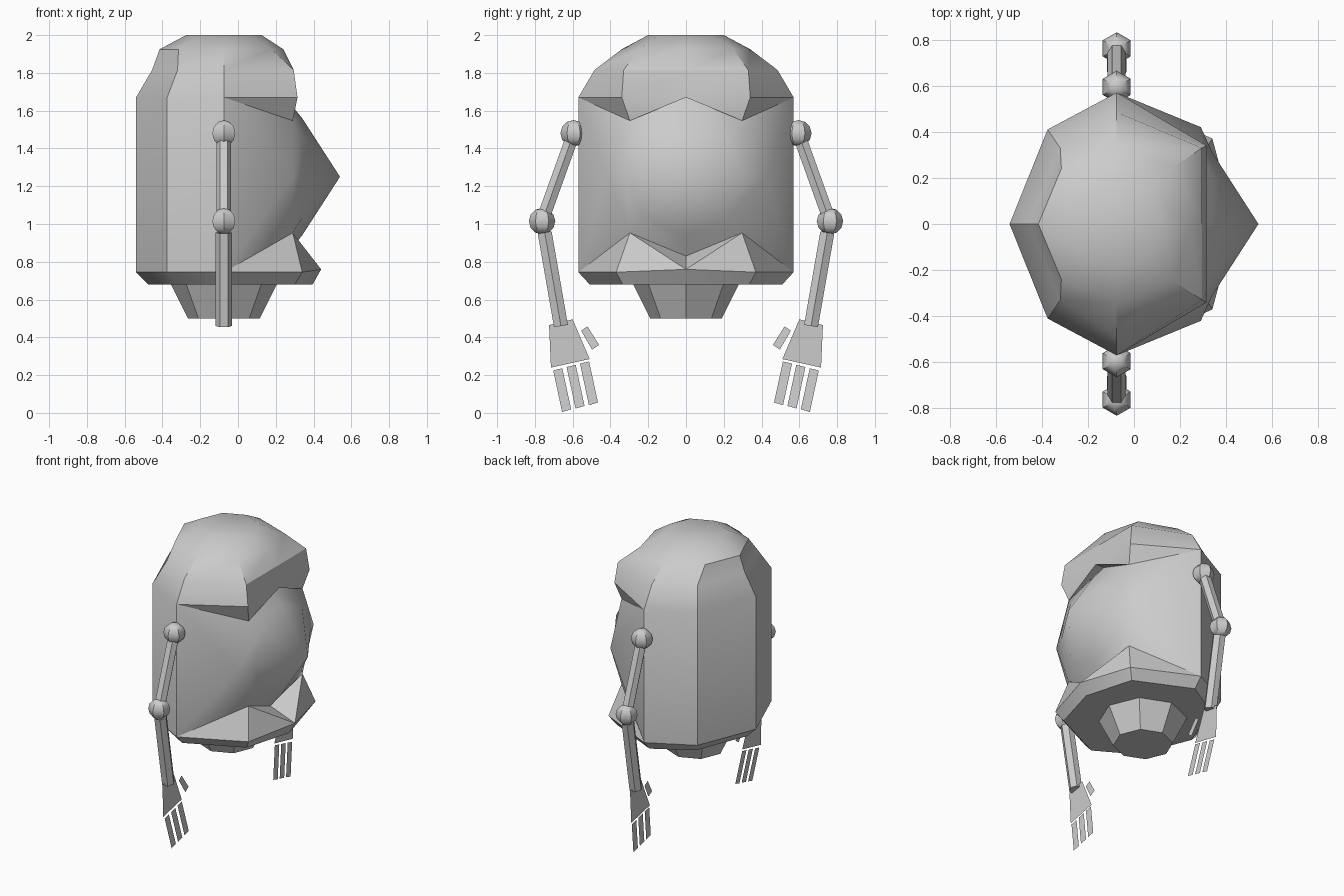
import bpy, bmesh, math
from mathutils import Vector, Matrix

if "Cube" in bpy.data.objects:
    bpy.data.objects.remove(bpy.data.objects["Cube"])

CX = -0.075  # axis of the trunk and arms


def finish(name, bm, mirror=False, smooth=True, recalc=True):
    if recalc:
        bmesh.ops.recalc_face_normals(bm, faces=bm.faces)
    me = bpy.data.meshes.new(name)
    bm.to_mesh(me)
    bm.free()
    ob = bpy.data.objects.new(name, me)
    bpy.context.collection.objects.link(ob)
    if mirror:
        m = ob.modifiers.new("Mirror", 'MIRROR')
        m.use_axis = (False, True, False)
        m.use_mirror_merge = False
    if smooth:
        bpy.ops.object.select_all(action='DESELECT')
        ob.select_set(True)
        bpy.context.view_layer.objects.active = ob
        bpy.ops.object.shade_smooth_by_angle(angle=math.radians(32))
    return ob


# Trunk: eight-sided loops, symmetric in y, with an opening for the eye
bm = bmesh.new()


def loop(back, bx, by, sy, fx, fy, cx, z, zc=None):
    pts = [(back, 0, z), (bx, -by, z), (CX, -sy, z), (fx, -fy, z),
           (cx, 0, zc or z), (fx, fy, z), (CX, sy, z), (bx, by, z)]
    return [bm.verts.new(p) for p in pts]


loops = [loop(-.475, -.33, .36, .51, .30, .335, .395, .68),
         loop(-.54, -.375, .41, .57, .34, .37, .44, .745, .76),
         loop(-.54, -.375, .41, .57, .315, .34, .315, 1.67),
         loop(-.455, -.32, .33, .485, .295, .33, .295, 1.815),
         loop(-.415, -.315, .24, .34, .175, .25, .24, 1.925),
         loop(-.275, -.216, .14, .2, .066, .14, .125, 2.0)]
for k in range(5):
    a, b = loops[k], loops[k + 1]
    for i in range(8):
        if k == 1 and i in (2, 3, 4, 5):
            continue
        j = (i + 1) % 8
        bm.faces.new((a[i], a[j], b[j], b[i]))
bm.faces.new(loops[0])
bm.faces.new(loops[-1])

# Eye surround and pointed lens, set into the trunk front
outer, inner = [], []
for i in range(8):
    t = i * math.pi / 4
    x = .25 if i in (0, 4) else .29
    outer.append(bm.verts.new((x, .42 * math.sin(t), 1.25 + .42 * math.cos(t))))
    inner.append(bm.verts.new((.34, .31 * math.sin(t), 1.25 + .31 * math.cos(t))))
tip = bm.verts.new((.54, 0, 1.25))
for i in range(8):
    j = (i + 1) % 8
    bm.faces.new((outer[i], outer[j], inner[j], inner[i]))
    bm.faces.new((inner[i], inner[j], tip))

# Side panels, brow underside and chin ledge join the eye to the trunk
lo, hi = loops[1], loops[2]
for f, s, u, m, d in ((3, 2, 7, 6, 5), (5, 6, 1, 2, 3)):
    strip = [lo[f], outer[d], outer[m], outer[u], hi[f]]
    bm.faces.new((lo[s], strip[0], strip[1]))
    bm.faces.new((lo[s], strip[1], strip[2]))
    bm.faces.new((lo[s], strip[2], hi[s]))
    bm.faces.new((hi[s], strip[2], strip[3]))
    bm.faces.new((hi[s], strip[3], strip[4]))
    bm.faces.new((hi[f], outer[u], hi[4]))
    bm.faces.new((outer[u], outer[0], hi[4]))
    bm.faces.new((lo[f], outer[d], lo[4]))
    bm.faces.new((outer[d], outer[4], lo[4]))
finish("trunk_with_eye", bm)

# Tapered base cup
bm = bmesh.new()
bmesh.ops.create_cone(bm, cap_ends=True, segments=8, radius1=.19, radius2=.28,
                      depth=.18, matrix=Matrix.Translation((CX, 0, .59)))
bm.verts.ensure_lookup_table()
v = bm.verts[0].co
turn = -math.atan2(v.y, v.x - CX)
bmesh.ops.rotate(bm, verts=bm.verts, cent=(CX, 0, 0), matrix=Matrix.Rotation(turn, 3, 'Z'))
finish("base_cup", bm)

# Arms: six-sided joints and limbs, mirrored across y
shoulder, elbow = Vector((CX, -.595, 1.48)), Vector((CX, -.762, 1.015))


def joint(name, p, r):
    bm = bmesh.new()
    bmesh.ops.create_uvsphere(bm, u_segments=6, v_segments=6, radius=r,
                              matrix=Matrix.Translation(p))
    finish(name, bm, True)


def limb(name, a, b, r):
    d = b - a
    bm = bmesh.new()
    mat = Matrix.Translation((a + b) / 2) @ d.to_track_quat('Z', 'X').to_matrix().to_4x4()
    bmesh.ops.create_cone(bm, cap_ends=True, segments=6, radius1=r, radius2=r,
                          depth=d.length, matrix=mat)
    finish(name, bm, True)


joint("shoulder_joint", shoulder, .07)
joint("elbow_joint", elbow, .07)
limb("upper_arm", shoulder, elbow, .039)
limb("forearm", Vector((CX, -.748, .955)), Vector((CX, -.662, .46)), .043)


# Hands: flat plates for palm, thumb and three fingers
def plate(name, pts, x0, x1):
    bm = bmesh.new()
    zs = [p[1] for p in pts]
    lo, hi = min(zs), max(zs)
    bm.faces.new([bm.verts.new((x1 + (x0 - x1) * (z - lo) / (hi - lo), y, z)) for y, z in pts])
    finish(name, bm, True, False)


plate("palm", [(-.725, .465), (-.6, .495), (-.51, .285), (-.715, .24)], CX, -.078)
plate("thumb", [(-.555, .435), (-.522, .458), (-.46, .36), (-.497, .335)], -.07, -.058)
for i in range(3):
    y, z = -.703 + .071 * i, .225 + .018 * i
    plate("finger_%d" % (i + 1),
          [(y, z), (y + .048, z + .011), (y + .095, z - .206), (y + .047, z - .22)],
          CX, -.053)
